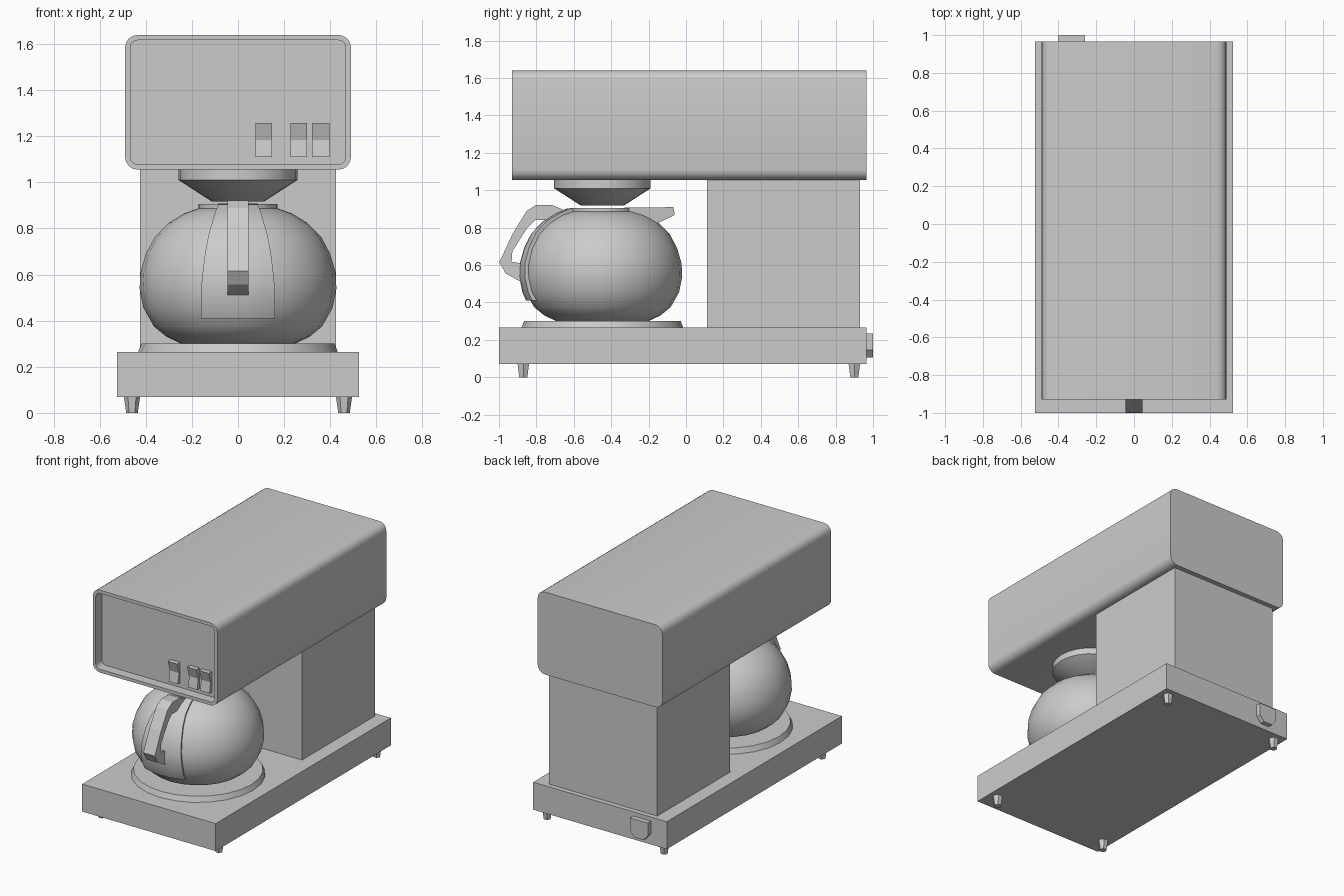
import bpy, bmesh, math

if "Cube" in bpy.data.objects:
    bpy.data.objects.remove(bpy.data.objects["Cube"])

CY = -0.447  # centre line of the carafe, funnel and hot plate


def loft(name, rings, smooth=None, cap=True):
    """Skin a series of closed rings of points, capping both ends."""
    bm = bmesh.new()
    vs = [[bm.verts.new(p) for p in r] for r in rings]
    n = len(vs[0])
    for a, b in zip(vs, vs[1:]):
        for i in range(n):
            j = (i + 1) % n
            bm.faces.new((a[i], a[j], b[j], b[i]))
    if cap:
        bm.faces.new(vs[0])
        bm.faces.new(vs[-1])
    bmesh.ops.recalc_face_normals(bm, faces=bm.faces)
    me = bpy.data.meshes.new(name)
    bm.to_mesh(me)
    bm.free()
    ob = bpy.data.objects.new(name, me)
    bpy.context.collection.objects.link(ob)
    if smooth:
        bpy.ops.object.select_all(action='DESELECT')
        ob.select_set(True)
        bpy.context.view_layer.objects.active = ob
        bpy.ops.object.shade_smooth_by_angle(angle=math.radians(smooth))
    return ob


def lathe(name, profile, x=0, y=CY, n=24, smooth=35):
    return loft(name, [[(x + r * math.cos(2 * math.pi * i / n),
                         y + r * math.sin(2 * math.pi * i / n), z)
                        for i in range(n)] for r, z in profile], smooth)


def box(name, x0, x1, y0, y1, z0, z1):
    return loft(name, [[(x0, y0, z), (x1, y0, z), (x1, y1, z), (x0, y1, z)]
                       for z in (z0, z1)])


def side_profile(name, pts, x0, x1):
    """Extrude a (y, z) outline along x."""
    return loft(name, [[(x, y, z) for y, z in pts] for x in (x0, x1)])


def round_rect(y, inset, hw=0.49, z0=1.055, z1=1.64, rad=0.055, seg=4):
    r = rad - inset
    pts = []
    for k, (sx, z) in enumerate([(1, z1 - rad), (-1, z1 - rad), (-1, z0 + rad), (1, z0 + rad)]):
        for i in range(seg + 1):
            a = math.pi / 2 * (k + i / seg)
            pts.append((sx * (hw - rad) + r * math.cos(a), y, z + r * math.sin(a)))
    return pts


# Base, column and feet
box("base", -0.525, 0.525, -1.0, 0.965, 0.07, 0.265)
box("column", -0.425, 0.425, 0.112, 0.93, 0.265, 1.06)
for sx in (-1, 1):
    for y in (-0.87, 0.90):
        lathe("foot", [(0.025, 0), (0.035, 0.07)], 0.46 * sx, y, 6, None)

# Head with a recessed front panel
loft("head", [round_rect(0.965, 0), round_rect(-0.93, 0),
              round_rect(-0.93, 0.023), round_rect(-0.86, 0.023)], 35)

# Rocker switches, concave towards the middle
for x0, x1 in ((0.075, 0.147), (0.227, 0.299), (0.322, 0.396)):
    side_profile("switch", [(-0.855, 1.11), (-0.885, 1.11), (-0.873, 1.185),
                            (-0.895, 1.257), (-0.855, 1.257)], x0, x1)

# Power cord socket on the back of the base
outline = [(-0.40, 0.235), (-0.26, 0.235), (-0.26, 0.145),
           (-0.295, 0.105), (-0.365, 0.105), (-0.40, 0.145)]
loft("cord_socket", [[(x, y, z) for x, z in outline] for y in (0.96, 1.0)])

# Filter funnel and hot plate
lathe("filter_funnel", [(0.115, 0.918), (0.258, 1.01), (0.258, 1.06)])
lathe("hot_plate", [(0.433, 0.264), (0.418, 0.302)])

# Glass carafe with its neck ring
body = [(0.25, 0.302), (0.31, 0.33), (0.365, 0.375), (0.41, 0.455), (0.427, 0.54),
        (0.423, 0.61), (0.40, 0.69), (0.36, 0.765), (0.30, 0.825), (0.235, 0.865),
        (0.17, 0.888)]
lathe("carafe", body)
lathe("carafe_rim", [(0.172, 0.88), (0.172, 0.906)])

# Pouring spout facing the column
half = [(0.10, -0.33), (0.035, -0.065)]
loft("spout", [
    [(-0.10, -0.33, 0.865), (0.10, -0.33, 0.865), (0.10, -0.33, 0.907), (-0.10, -0.33, 0.907)],
    [(-0.06, -0.16, 0.82), (0.06, -0.16, 0.82), (0.06, -0.16, 0.908), (-0.06, -0.16, 0.908)],
    [(-0.035, -0.06, 0.868), (0.035, -0.06, 0.868), (0.035, -0.068, 0.91), (-0.035, -0.068, 0.91)]])

# Curved strap hugging the front of the carafe: (radius, height, half width)
strap = [(0.39, 0.41, 0.16), (0.41, 0.455, 0.161), (0.427, 0.54, 0.16), (0.423, 0.61, 0.153),
         (0.40, 0.69, 0.143), (0.36, 0.765, 0.128), (0.30, 0.825, 0.11),
         (0.235, 0.865, 0.098), (0.17, 0.892, 0.085)]
rings = []
for r, z, w in strap:
    t = math.asin(w / (r + 0.018))
    angles = [t * (i / 3 - 1) for i in range(7)]
    lift = 0.012 * max(0, (z - 0.6) / 0.3)
    outer = [((r + 0.018) * math.sin(a), CY - (r + 0.018) * math.cos(a), z + lift) for a in angles]
    inner = [((r - 0.01) * math.sin(a), CY - (r - 0.01) * math.cos(a), z - lift)
             for a in reversed(angles)]
    rings.append(outer + inner)
loft("handle_strap", rings, 35)

# Handle bow
side_profile("handle", [
    (-0.63, 0.885), (-0.714, 0.92), (-0.80, 0.922), (-0.853, 0.888), (-0.928, 0.765),
    (-0.998, 0.615), (-0.965, 0.556), (-0.87, 0.503), (-0.87, 0.607), (-0.933, 0.618),
    (-0.928, 0.674), (-0.848, 0.80), (-0.805, 0.842), (-0.735, 0.84), (-0.68, 0.83)],
    -0.045, 0.045)
